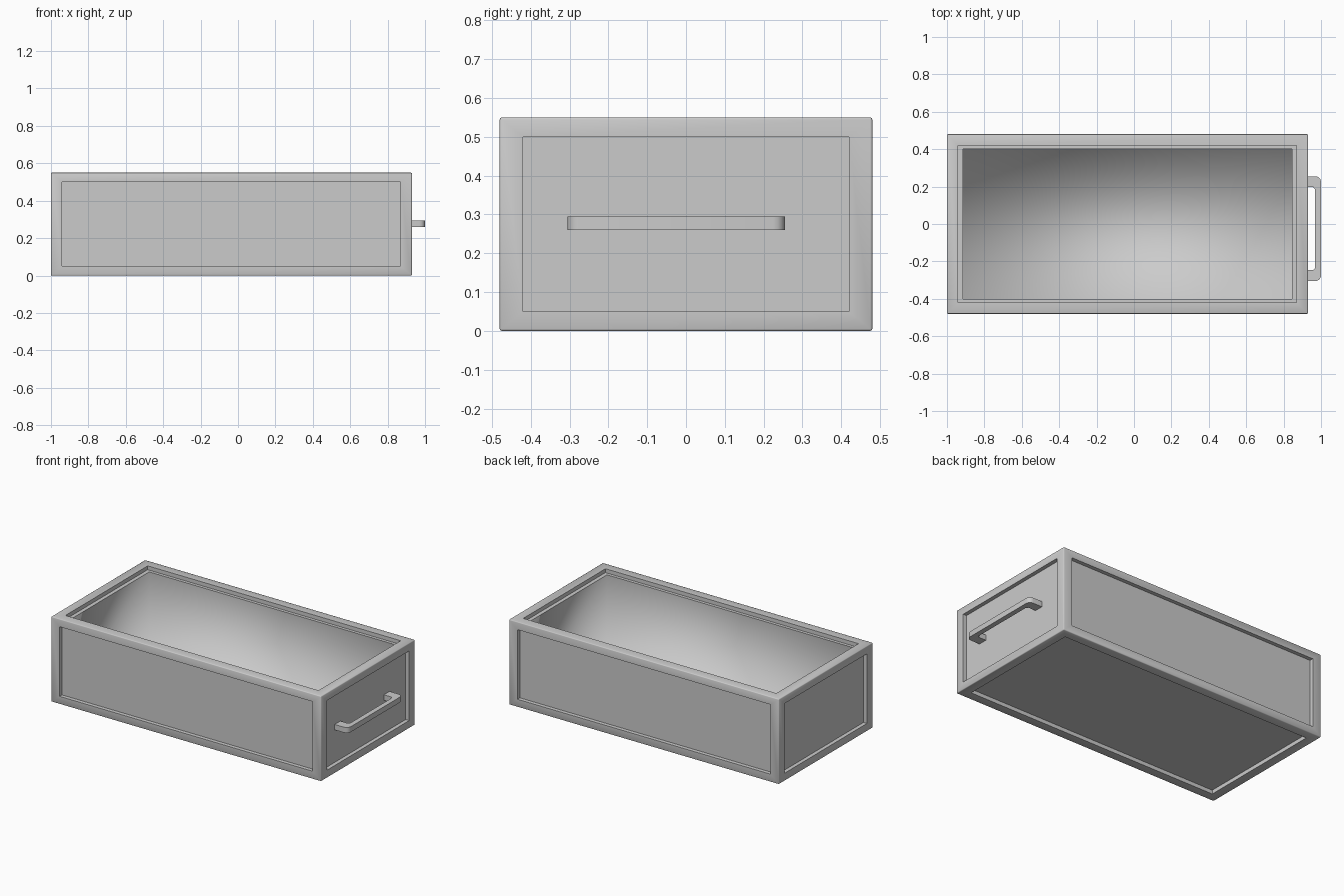
import bpy, bmesh, math
from mathutils import Vector

if "Cube" in bpy.data.objects:
    bpy.data.objects.remove(bpy.data.objects["Cube"])

grey = bpy.data.materials.new("light_grey")
grey.diffuse_color = (0.6, 0.6, 0.6, 1)
grey.use_nodes = True
grey.node_tree.nodes["Principled BSDF"].inputs["Base Color"].default_value = grey.diffuse_color

HALF = Vector((0.965, 0.48, 0.275))
CENTRE = Vector((-0.035, 0, 0.275))
FRAME = Vector((0.06, 0.06, 0.05))      # frame width along each axis
LEDGE = Vector((0.085, 0.08, 0.08))     # cavity wall distance along each axis
RECESS = 0.025
CAVITY = 0.48                           # cavity depth below the rim


def finish(name, bm):
    bmesh.ops.recalc_face_normals(bm, faces=bm.faces[:])
    mesh = bpy.data.meshes.new(name)
    bm.to_mesh(mesh)
    bm.free()
    mesh.materials.append(grey)
    obj = bpy.data.objects.new(name, mesh)
    bpy.context.collection.objects.link(obj)
    return obj


def inset(bm, face, axis, sign, margin, depth):
    """Inset a box face, then place it by its margin from the box edges and its depth."""
    bmesh.ops.inset_individual(bm, faces=[face], thickness=0.005)
    for v in face.verts:
        for i in range(3):
            if i == axis:
                v.co[i] = sign * (HALF[i] - depth)
            else:
                v.co[i] = math.copysign(HALF[i] - margin[i], v.co[i])


# Drawer box: framed recessed panels on five sides, deep open cavity on top
bm = bmesh.new()
bmesh.ops.create_cube(bm, size=2)
for v in bm.verts:
    v.co = Vector(a * b for a, b in zip(v.co, HALF))
bm.normal_update()
outer_edges = bm.edges[:]
sides = []
for f in bm.faces:
    axis = max(range(3), key=lambda i: abs(f.normal[i]))
    sides.append((f, axis, math.copysign(1, f.normal[axis])))
for face, axis, sign in sides:
    inset(bm, face, axis, sign, FRAME, 0)
    inset(bm, face, axis, sign, FRAME, RECESS)
    if axis == 2 and sign > 0:
        inset(bm, face, axis, sign, LEDGE, RECESS)
        inset(bm, face, axis, sign, LEDGE, CAVITY)
        floor_verts = set(face.verts)
bmesh.ops.bevel(bm, geom=outer_edges, offset=0.005, segments=2,
                profile=0.5, affect='EDGES')
for f in bm.faces:
    f.smooth = True
bm.normal_update()
# Soft shading inside the cavity, crisp edges elsewhere
for e in bm.edges:
    inside = any(v in floor_verts for v in e.verts)
    e.smooth = inside or e.calc_face_angle(0) < math.radians(50)
for v in bm.verts:
    v.co += CENTRE
finish("drawer_box", bm)

# Pull handle: flat bracket with rounded outer corners
bm = bmesh.new()
Y0, R = 0.28, 0.03
half = [(0.90, 0.222), (0.958, 0.222), (0.968, 0.21)]
outer = [(0.90, Y0)] + [(1 - R + R * math.sin(a), Y0 - R + R * math.cos(a))
                        for a in (i * math.pi / 8 for i in range(5))]
path = outer + [(x, -y) for x, y in reversed(outer)]
path += [(x, -y) for x, y in half] + [(x, y) for x, y in reversed(half)]
base = bm.faces.new([bm.verts.new((x, y - 0.025, 0.26)) for x, y in path])
top = bmesh.ops.extrude_face_region(bm, geom=[base])["geom"]
bmesh.ops.translate(bm, vec=(0, 0, 0.035),
                    verts=[g for g in top if isinstance(g, bmesh.types.BMVert)])
handle = finish("pull_handle", bm)
bpy.context.view_layer.objects.active = handle
handle.select_set(True)
bpy.ops.object.shade_smooth_by_angle(angle=math.radians(40))
